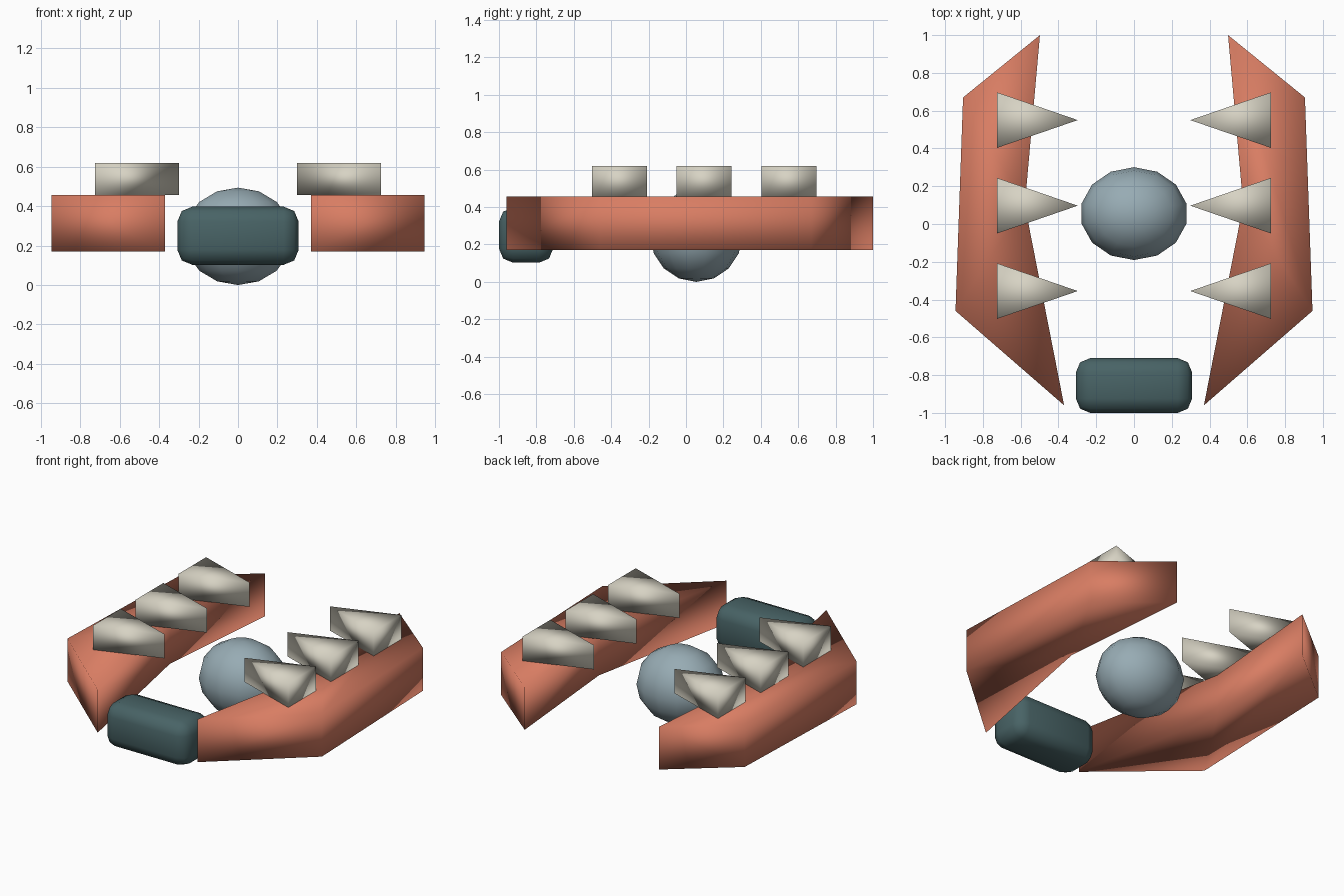
import bpy
import bmesh
from mathutils import Matrix

cube = bpy.data.objects.get("Cube")
if cube:
    bpy.data.objects.remove(cube, do_unlink=True)


def material(name, rgb):
    mat = bpy.data.materials.new(name)
    mat.use_nodes = True
    mat.diffuse_color = (*rgb, 1)
    mat.node_tree.nodes["Principled BSDF"].inputs["Base Color"].default_value = (*rgb, 1)
    return mat


CORAL = material("coral", (0.69, 0.205, 0.125))
IVORY = material("ivory", (0.68, 0.65, 0.55))
TEAL = material("dark teal", (0.065, 0.125, 0.132))
BLUE_GREY = material("blue grey", (0.31, 0.41, 0.455))


def finish(name, bm, mat):
    """Turn a bmesh into a fully smooth-shaded object."""
    bmesh.ops.recalc_face_normals(bm, faces=bm.faces[:])
    for face in bm.faces:
        face.smooth = True
    mesh = bpy.data.meshes.new(name)
    bm.to_mesh(mesh)
    bm.free()
    mesh.materials.append(mat)
    obj = bpy.data.objects.new(name, mesh)
    bpy.context.collection.objects.link(obj)
    return obj


def prism(name, outline, z0, z1, mat):
    """Extrude a flat outline upwards from z0 to z1."""
    bm = bmesh.new()
    base = bm.faces.new([bm.verts.new((x, y, z0)) for x, y in outline])
    top = bmesh.ops.extrude_face_region(bm, geom=[base], use_keep_orig=True)["geom"]
    verts = [v for v in top if isinstance(v, bmesh.types.BMVert)]
    bmesh.ops.translate(bm, verts=verts, vec=(0, 0, z1 - z0))
    return finish(name, bm, mat)


# Side rails with their inward-pointing teeth
RAIL = [(0.37, -0.96), (0.945, -0.46), (0.905, 0.67), (0.498, 1.0), (0.578, 0.1)]
for side, s in (("left", 1), ("right", -1)):
    prism(f"{side}_rail", [(s * x, y) for x, y in RAIL], 0.17, 0.457, CORAL)
    for place, y in (("front", -0.355), ("middle", 0.097), ("back", 0.55)):
        tooth = [(s * 0.725, y - 0.147), (s * 0.725, y + 0.147), (s * 0.298, y)]
        prism(f"{side}_{place}_tooth", tooth, 0.457, 0.62, IVORY)

# Central ball
bm = bmesh.new()
bmesh.ops.create_uvsphere(bm, u_segments=14, v_segments=8, radius=1)
bmesh.ops.transform(bm, verts=bm.verts[:], matrix=Matrix.Translation((0, 0.055, 0.247))
                    @ Matrix.Diagonal((0.284, 0.246, 0.247, 1)))
finish("center_ball", bm, BLUE_GREY)

# Rounded block at the front
bm = bmesh.new()
bmesh.ops.create_cube(bm, size=1)
bmesh.ops.transform(bm, verts=bm.verts[:], matrix=Matrix.Translation((0, -0.855, 0.25))
                    @ Matrix.Diagonal((0.615, 0.29, 0.295, 1)))
bmesh.ops.bevel(bm, geom=bm.edges[:], offset=0.076, segments=2, profile=0.5,
                affect='EDGES')
finish("front_block", bm, TEAL)
